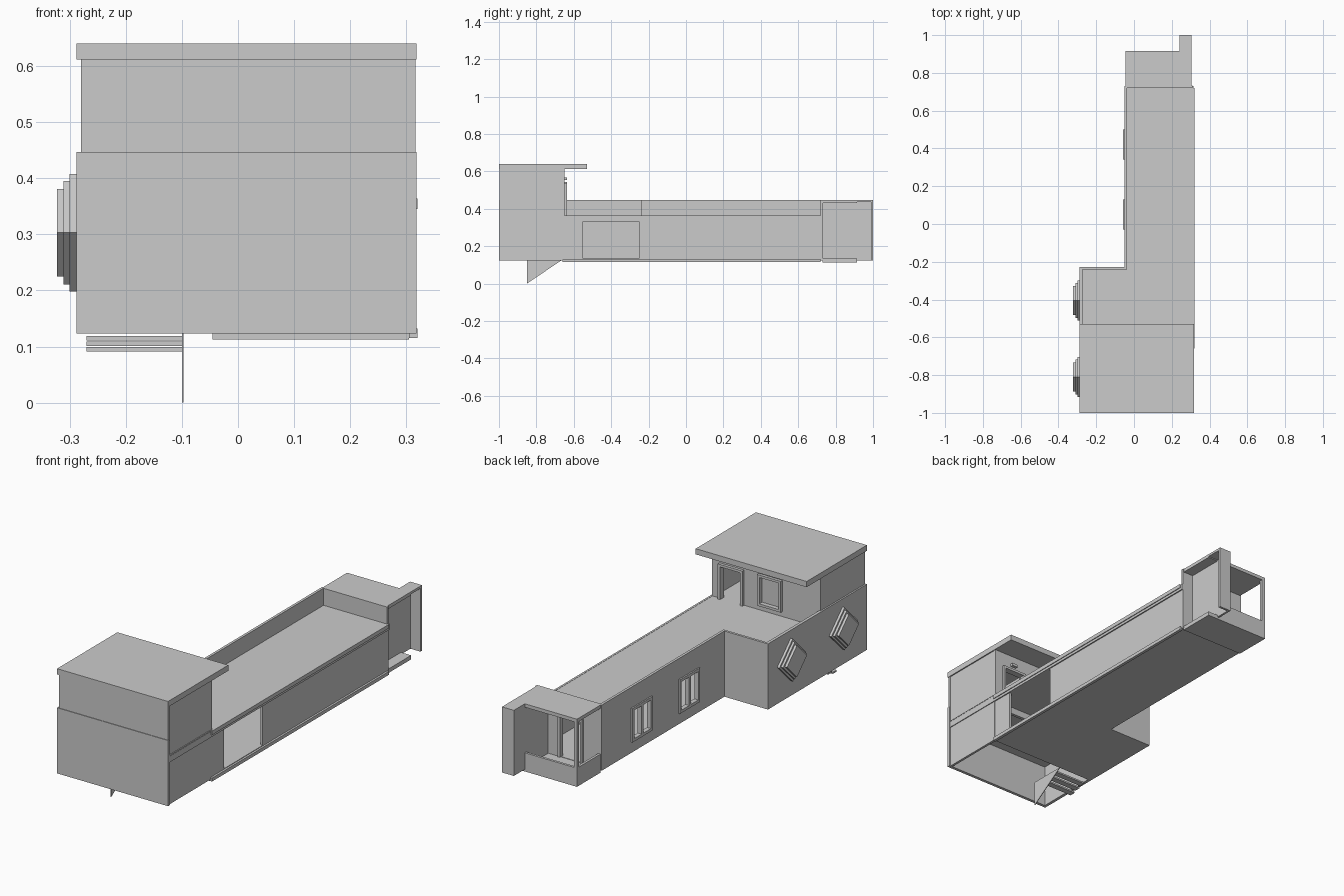
import bpy, bmesh, math
from mathutils import Vector

cube = bpy.data.objects.get("Cube")
if cube:
    bpy.data.objects.remove(cube, do_unlink=True)

# One plain grey for the whole building
grey = bpy.data.materials.new("plain_grey")
grey.use_nodes = True
grey.diffuse_color = (0.6, 0.6, 0.6, 1)
bsdf = next(n for n in grey.node_tree.nodes if n.type == 'BSDF_PRINCIPLED')
bsdf.inputs["Base Color"].default_value = (0.6, 0.6, 0.6, 1)


def finish(name, bm):
    bmesh.ops.recalc_face_normals(bm, faces=bm.faces)
    mesh = bpy.data.meshes.new(name)
    bm.to_mesh(mesh)
    bm.free()
    mesh.materials.append(grey)
    obj = bpy.data.objects.new(name, mesh)
    bpy.context.scene.collection.objects.link(obj)
    return obj


def add_box(bm, x, y, z):
    made = bmesh.ops.create_cube(bm, size=1)
    for v in made["verts"]:
        v.co = Vector([(r[0] + r[1]) / 2 + c * (r[1] - r[0])
                       for r, c in zip((x, y, z), v.co)])


def box(name, x, y, z):
    bm = bmesh.new()
    add_box(bm, x, y, z)
    return finish(name, bm)


def prism(name, points, depth):
    """Extrude a flat outline along a vector."""
    bm = bmesh.new()
    face = bm.faces.new([bm.verts.new(p) for p in points])
    top = bmesh.ops.extrude_face_region(bm, geom=[face])["geom"]
    bmesh.ops.translate(bm, vec=Vector(depth),
                        verts=[g for g in top if isinstance(g, bmesh.types.BMVert)])
    return finish(name, bm)


def wall(name, axis, at, along, z, holes=()):
    """Straight wall running along x or y, with rectangular openings."""
    bm = bmesh.new()
    cuts = sorted({*along, *[e for h in holes for e in h[0]]})
    for a, b in zip(cuts, cuts[1:]):
        spans = [z]
        for (h0, h1), (b0, b1) in holes:
            if h0 <= a and b <= h1:
                spans = [(z[0], b0), (b1, z[1])]
        for s in spans:
            if s[1] > s[0]:
                x, y = ((a, b), at) if axis == 'x' else (at, (a, b))
                add_box(bm, x, y, s)
    return finish(name, bm)


def frame(name, axis, at, along, z, width, sill=True, mullion=False):
    """Trim around an opening."""
    bars = [((along[0] - width, along[0]), z),
            ((along[1], along[1] + width), z),
            ((along[0] - width, along[1] + width), (z[1], z[1] + width))]
    if sill:
        bars.append(((along[0] - width, along[1] + width), (z[0] - width, z[0])))
    if mullion:
        mid = sum(along) / 2
        bars.append(((mid - width / 2, mid + width / 2), z))
    bm = bmesh.new()
    for a, h in bars:
        if axis == 'x':
            add_box(bm, a, at, h)
        else:
            add_box(bm, at, a, h)
    finish(name, bm)


# L-shaped floor and roof terrace
def l_slab(name, south, east, z, thick):
    pts = [(-.275, south), (east, south), (east, .73), (-.04, .73),
           (-.04, -.24), (-.275, -.24)]
    prism(name, [(x, y, z) for x, y in pts], (0, 0, thick))


l_slab("ground_floor", -.66, .31, .123, .012)
l_slab("terrace_deck", -.99, .316, .333, .03)

# Outer walls; the left sides rise past the terrace as a parapet
LOW = (.123, .447)
wall("front_wall", 'x', (-1, -.985), (-.288, .318), LOW)
wall("wide_side_wall", 'y', (-.288, -.273), (-.985, -.228), LOW)
wall("step_wall", 'x', (-.24, -.228), (-.273, -.037), LOW)
windows = [((y, y + .13), (.19, .33)) for y in (-.015, .355)]
wall("long_side_wall", 'y', (-.05, -.037), (-.228, .73), LOW, windows)
for i, (span, height) in enumerate(windows):
    frame(f"side_window_frame_{i + 1}", 'y', (-.057, -.035), span, height, .014, mullion=True)

# Long wall under the terrace, with a wide opening near the front block
wall("open_side_wall", 'y', (.299, .31), (-.66, .73), (.123, .333),
     [((-.55, -.25), (.135, .333))])
box("wall_base_trim", (.305, .32), (-.66, .72), (.115, .132))
box("deck_edge_trim", (.31, .32), (-.66, .72), (.345, .364))

# Front block
wall("block_side_wall", 'y', (.3, .312), (-.985, -.66), (.123, .612))
box("block_side_seam", (.31, .316), (-.985, -.66), (.364, .368))
wall("block_partition", 'x', (-.665, -.65), (-.273, .3), (.123, .333),
     [((.12, .25), (.135, .3))])
wall("upper_front_wall", 'x', (-.997, -.985), (-.28, .316), (.447, .612))
wall("upper_left_wall", 'y', (-.28, -.27), (-.985, -.65), (.363, .612))
door, window = (.15, .26), (-.06, .045)
wall("upper_back_wall", 'x', (-.665, -.65), (-.27, .314), (.363, .612),
     [(door, (.363, .525)), (window, (.4, .53))])
frame("upper_door_frame", 'x', (-.668, -.636), door, (.363, .525), .012, sill=False)
frame("upper_window_frame", 'x', (-.668, -.636), window, (.4, .53), .012)
box("upper_door_leaf", (.15, .158), (-.76, -.66), (.366, .522))
box("upper_window_pane", (-.06, .045), (-.662, -.658), (.4, .53))
box("door_lamp", (.19, .22), (-.65, -.635), (.555, .568))
box("block_roof", (-.288, .318), (-1, -.53), (.612, .64))

# Stepped diamond ornaments on the wide side wall
for i, y in enumerate((-.405, -.81)):
    for step, (radius, x) in enumerate([(.105, -.3), (.092, -.311), (.078, -.323)]):
        pts = [(x, y + radius * math.cos(k * math.pi / 2),
                .303 + radius * math.sin(k * math.pi / 2)) for k in range(4)]
        prism(f"diamond_{i + 1}_layer_{step + 1}", pts, (-.285 - x, 0, 0))

# Stair under the front block
for i in range(3):
    y = -.79 + i * .035
    box(f"stair_tread_{i + 1}", (-.27, -.1), (y, y + .03), (.091 + i * .01, .099 + i * .01))
prism("stair_stringer", [(-.1, -.85, 0), (-.1, -.85, .125), (-.1, -.665, .125)], (.003, 0, 0))

# Rear porch
wall("porch_inner_wall", 'x', (.72, .732), (-.045, .31), LOW, [((.06, .17), (.135, .34))])
frame("porch_door_frame", 'x', (.716, .742), (.06, .17), (.135, .34), .012, sill=False)
box("porch_floor", (-.045, .305), (.73, .915), (.113, .133))
box("porch_roof", (-.045, .305), (.73, .915), (.43, .447))
box("porch_back_parapet", (-.045, .24), (.903, .915), (.123, .205))
box("porch_side_parapet", (-.045, -.033), (.73, .903), (.123, .205))
box("porch_post", (-.045, -.028), (.898, .915), (.2, .432))

# Pier at the rear corner, hollow on its outer side
box("pier_plate", (.24, .25), (.73, .99), LOW)
box("pier_end", (.24, .305), (.988, 1), LOW)
box("pier_cap", (.24, .305), (.9, .99), (.435, .447))
